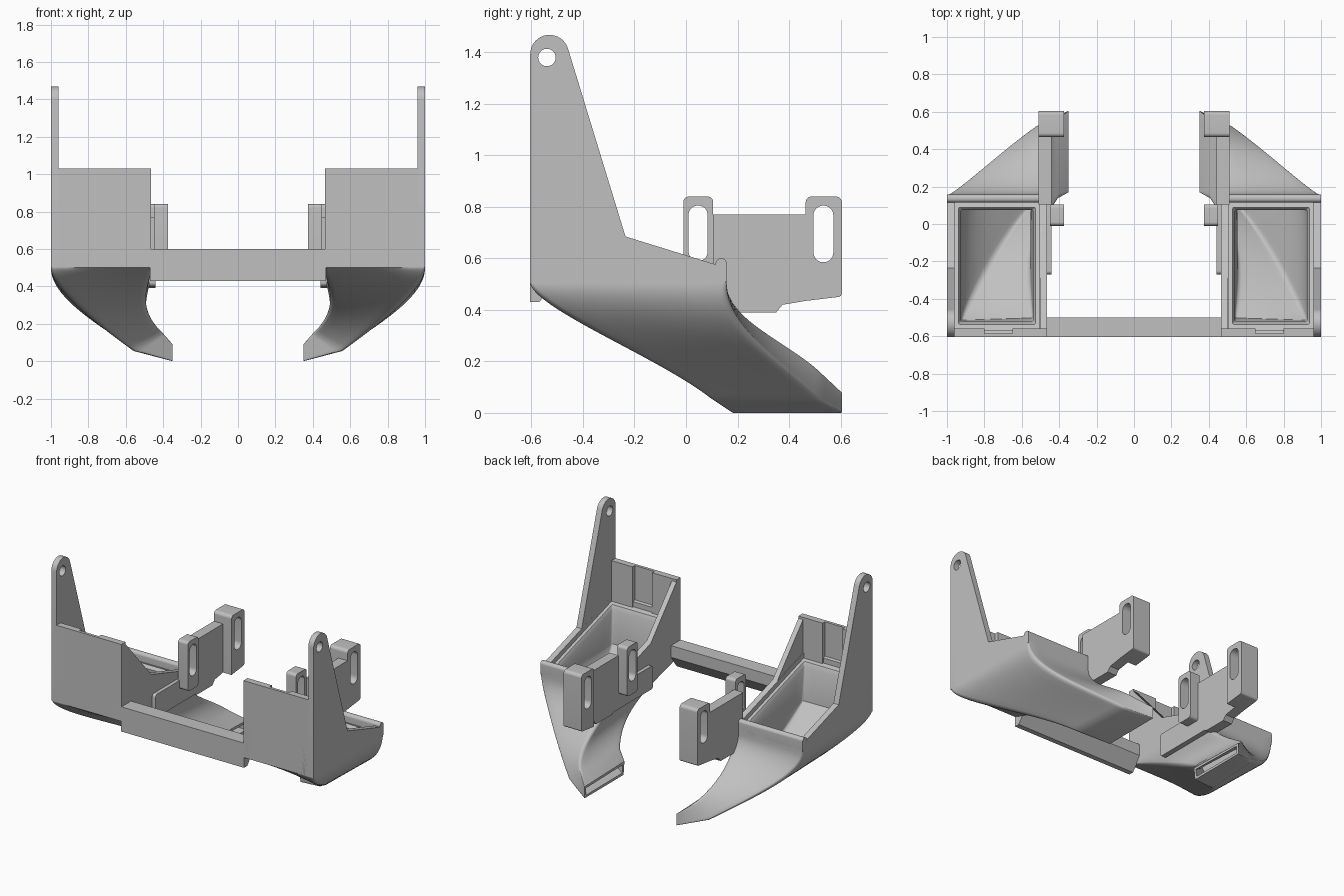
import bpy, bmesh, math
from mathutils import Vector

if "Cube" in bpy.data.objects:
    bpy.data.objects.remove(bpy.data.objects["Cube"], do_unlink=True)

grey = bpy.data.materials.new("plain grey")
grey.use_nodes = True
colour = (0.53, 0.53, 0.53, 1)
grey.diffuse_color = colour
grey.node_tree.nodes["Principled BSDF"].inputs["Base Color"].default_value = colour


def finish(name, bm, mirror=True):
    bmesh.ops.recalc_face_normals(bm, faces=bm.faces)
    mesh = bpy.data.meshes.new(name)
    bm.to_mesh(mesh)
    bm.free()
    mesh.materials.append(grey)
    ob = bpy.data.objects.new(name, mesh)
    bpy.context.collection.objects.link(ob)
    bpy.ops.object.select_all(action='DESELECT')
    ob.select_set(True)
    bpy.context.view_layer.objects.active = ob
    bpy.ops.object.shade_smooth_by_angle(angle=math.radians(35))
    if mirror:
        ob.modifiers.new("mirror", 'MIRROR').use_mirror_merge = False
    return ob


def arc(cy, cz, r, start, end, n=10):
    angles = [math.radians(start + (end - start) * i / n) for i in range(n + 1)]
    return [(cy + r * math.cos(a), cz + r * math.sin(a)) for a in angles]


def rounded(y0, y1, z0, z1, r):
    return (arc(y1 - r, z1 - r, r, 0, 90) + arc(y0 + r, z1 - r, r, 90, 180)
            + arc(y0 + r, z0 + r, r, 180, 270) + arc(y1 - r, z0 + r, r, 270, 360))


def plate(name, x0, x1, outline, holes=(), mirror=True):
    """Side profile, with optional holes, extruded along x."""
    bm = bmesh.new()
    edges = []
    for loop in (outline, *holes):
        vs = [bm.verts.new((x0, y, z)) for y, z in loop]
        edges += [bm.edges.new((vs[i - 1], vs[i])) for i in range(len(vs))]
    bmesh.ops.remove_doubles(bm, verts=bm.verts, dist=0.0005)
    bmesh.ops.triangle_fill(bm, edges=bm.edges[:], use_beauty=True)
    out = bmesh.ops.extrude_face_region(bm, geom=bm.faces[:])
    moved = [g for g in out["geom"] if isinstance(g, bmesh.types.BMVert)]
    bmesh.ops.translate(bm, verts=moved, vec=(x1 - x0, 0, 0))
    return finish(name, bm, mirror)


def box(y0, y1, z0, z1):
    return [(y0, z0), (y0, z1), (y1, z1), (y1, z0)]


def rim(y):
    return 0.685 - 0.31 * (y + 0.235)


# Tall outer side plate with its pivot hole
plate("outer_side_plate", 0.96, 1.0,
      [(-0.605, 0.5)] + arc(-0.53, 1.393, 0.075, 180, 15, 16)
      + [(-0.235, rim(-0.235)), (0.115, rim(0.115)), (0.115, 0.5)],
      [arc(-0.54, 1.38, 0.034, 0, 360, 24)[:-1]])

# Inner gusset
plate("inner_gusset", 0.465, 0.5,
      [(-0.605, 0.5), (-0.605, 1.03), (-0.565, 1.02), (-0.28, rim(-0.28)),
       (0.115, rim(0.115)), (0.115, 0.5)])

# Front wall with a recessed channel
for name, x0, x1, back in (("front_wall_inner", 0.465, 0.65, -0.56),
                           ("front_wall_channel", 0.65, 0.8, -0.585),
                           ("front_wall_outer", 0.8, 0.97, -0.56)):
    plate(name, x0, x1, box(-0.605, back, 0.5, 1.03))

# Rounded lip behind the inlet
plate("rear_lip", 0.465, 1.0, rounded(0.115, 0.158, 0.5, 0.6, 0.02))

# Cross bar joining both sides
plate("cross_bar", -0.47, 0.47,
      [(-0.605, 0.43), (-0.605, 0.6), (-0.5, 0.6), (-0.5, 0.52), (-0.57, 0.43)],
      mirror=False)

# Duct: four corner curves keyed by (inner/outer, front/back), each ending
# with a straight run to the nozzle mouth
paths = {
    (-1, -1): ((0.465, -0.605, 0.5), (0.465, -0.4, 0.42), (0.56, -0.1, 0.3),
               (0.4, 0.14, 0.15), (0.35, 0.17, 0.09)),
    (1, -1): ((1, -0.605, 0.5), (1, -0.57, 0.39), (0.76, -0.1, 0.2),
              (0.56, 0.09, 0.055), (0.35, 0.18, 0)),
    (-1, 1): ((0.465, 0.158, 0.5), (0.465, 0.158, 0.36), (0.54, 0.41, 0.28),
              (0.44, 0.53, 0.155), (0.35, 0.605, 0.08)),
    (1, 1): ((1, 0.158, 0.5), (1, 0.158, 0.34), (0.76, 0.36, 0.2),
             (0.53, 0.52, 0.05), (0.35, 0.605, 0)),
}
neck = 0.8


def path_point(ctrl, t):
    c = [Vector(p) for p in ctrl]
    if t > neck:
        return c[3].lerp(c[4], (t - neck) / (1 - neck))
    s = t / neck
    return sum((c[k] * (math.comb(3, k) * s**k * (1 - s)**(3 - k)) for k in range(4)),
               Vector())


def section(r, n=8):
    """Unit square with softened corners and divided sides."""
    pts = []
    for q in range(4):
        c, s = round(math.cos(q * math.pi / 2)), round(math.sin(q * math.pi / 2))
        side = [(1, -1 + r + (2 - 2 * r) * i / n) for i in range(n + 1)]
        side += arc(1 - r, 1 - r, r, 0, 90, 6)[1:-1]
        pts += [(x * c - y * s, x * s + y * c) for x, y in side]
    return pts


def ring(t, su=1.0, sv=1.0, drop=None):
    corners = {key: path_point(ctrl, t) for key, ctrl in paths.items()}
    pts = []
    for u, v in section(0.04 + 0.14 * math.sin(math.pi * t)):
        p = sum((c * ((1 + a * u * su) * (1 + b * v * sv) / 4)
                 for (a, b), c in corners.items()), Vector())
        if drop is not None:
            p.z = rim(p.y) - drop
        pts.append(p)
    return pts


steps = 30
rings = [ring(i / steps) for i in range(steps, -1, -1)]
rings += [ring(0, drop=0), ring(0, 0.85, 0.9, 0), ring(0, 0.85, 0.9, 0.035),
          ring(0, 0.77, 0.82, 0.035), ring(0, 0.72, 0.78, 0.06)]
rings += [ring(i / steps, 0.72 - 0.12 * i / steps, 0.78 + 0.14 * i / steps)
          for i in range(1, steps + 1)]

bm = bmesh.new()
grid = [[bm.verts.new(p) for p in r] for r in rings]
for i, row in enumerate(grid):
    prev = grid[i - 1]
    for j in range(len(row)):
        bm.faces.new((prev[j - 1], prev[j], row[j], row[j - 1]))
finish("air_duct", bm)

# Mounting bracket: two slotted ears, a web and a tongue on the duct wall
plate("front_ear", 0.375, 0.45, rounded(-0.01, 0.105, 0.5, 0.84, 0.02),
      [rounded(0.01, 0.084, 0.59, 0.805, 0.036)])
plate("rear_ear", 0.375, 0.51,
      [(0.465, 0.435)] + arc(0.487, 0.818, 0.022, 180, 90)
      + arc(0.583, 0.818, 0.022, 90, 0) + arc(0.59, 0.465, 0.015, 0, -80),
      [rounded(0.495, 0.572, 0.585, 0.805, 0.038)])
plate("bracket_web", 0.44, 0.51,
      [(0.105, 0.77), (0.465, 0.77), (0.465, 0.435), (0.375, 0.42),
       (0.35, 0.39), (0.18, 0.39), (0.105, 0.45)])
plate("bracket_tongue", 0.44, 0.475, rounded(-0.27, 0.2, 0.4, 0.56, 0.02))
